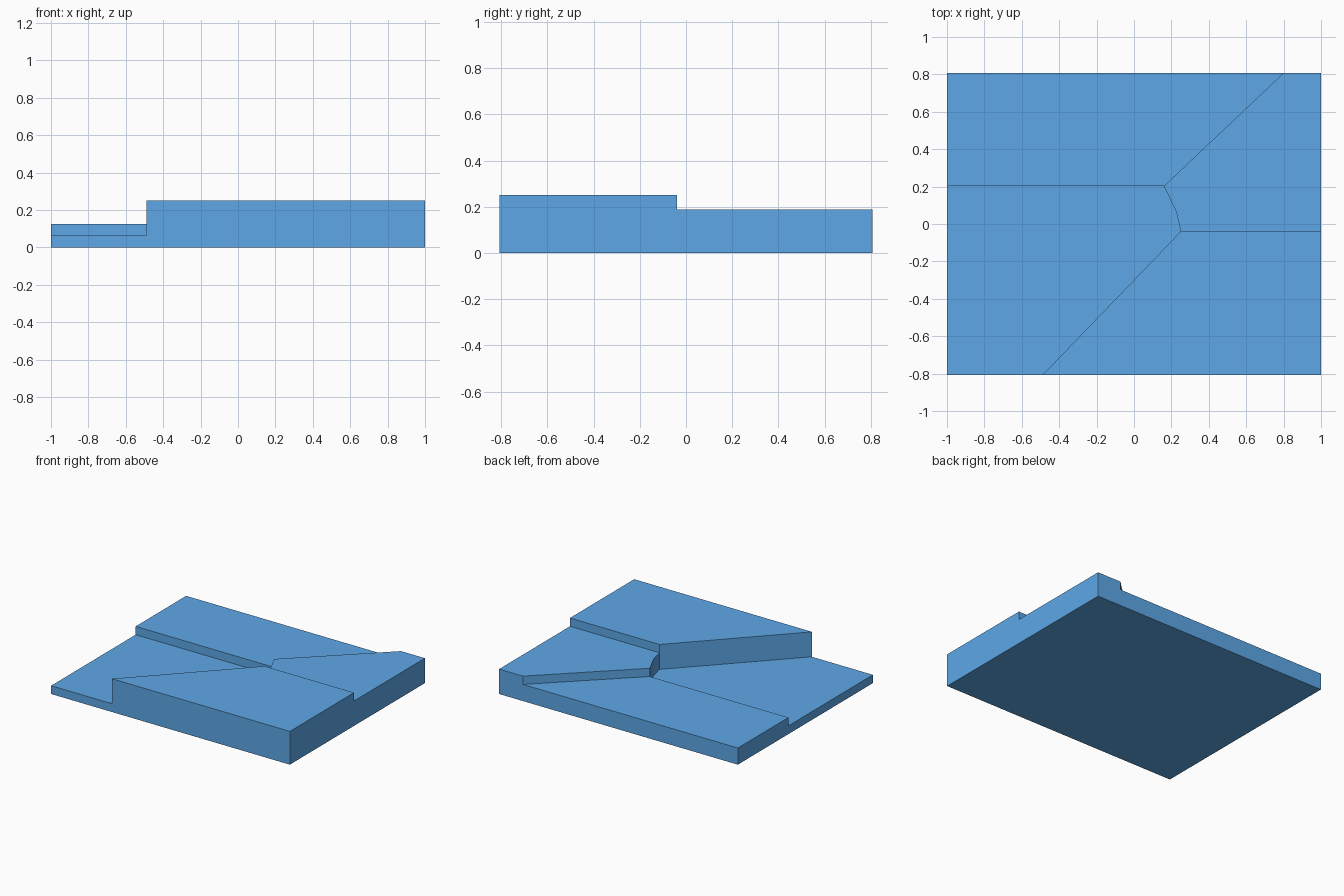
import bpy, bmesh
from math import radians

if "Cube" in bpy.data.objects:
    bpy.data.objects.remove(bpy.data.objects["Cube"])

W, D = 1.0, 0.808            # half width, half depth
STEP = 0.0630                # height of one terrace level

# Shared plan points: corners, seam ends on the rim, and the small central bend
P = {
    "front_left": (-W, -D), "front_seam": (-0.49, -D), "front_right": (W, -D),
    "right_seam": (W, -0.04), "back_right": (W, D), "back_seam": (0.80, D),
    "back_left": (-W, D), "left_seam": (-W, 0.203),
    "bend_a": (0.16, 0.203), "bend_b": (0.226, 0.065), "bend_c": (0.25, -0.04),
}

# Four terraces climbing around the centre: (level, counter-clockwise outline)
TERRACES = [
    (1, ["front_left", "front_seam", "bend_c", "bend_b", "bend_a", "left_seam"]),
    (2, ["left_seam", "bend_a", "back_seam", "back_left"]),
    (3, ["bend_c", "right_seam", "back_right", "back_seam", "bend_a", "bend_b"]),
    (4, ["front_seam", "front_right", "right_seam", "bend_c"]),
]


def edges(loop):
    return list(zip(loop, loop[1:] + loop[:1]))


# Level on the inner side of every directed plan edge
level_of = {e: lvl for lvl, loop in TERRACES for e in edges(loop)}

bm = bmesh.new()
cache = {}


def vert(name, lvl):
    if (name, lvl) not in cache:
        cache[name, lvl] = bm.verts.new((*P[name], lvl * STEP))
    return cache[name, lvl]


for lvl, loop in TERRACES:
    # Tread and underside
    bm.faces.new([vert(n, lvl) for n in loop])
    bm.faces.new([vert(n, 0) for n in reversed(loop)])
    # Risers down to the neighbouring terrace, or to the ground on the rim
    for a, b in edges(loop):
        for k in range(level_of.get((b, a), 0), lvl):
            bm.faces.new([vert(a, k), vert(b, k), vert(b, k + 1), vert(a, k + 1)])

# Merge the flat pieces into clean faces
bmesh.ops.dissolve_limit(bm, angle_limit=radians(1), verts=bm.verts[:], edges=bm.edges[:])

mesh = bpy.data.meshes.new("terraced_slab")
bm.to_mesh(mesh)
bm.free()

# Blue finish
blue = bpy.data.materials.new("blue")
blue.diffuse_color = (0.11, 0.39, 0.80, 1.0)
blue.use_nodes = True
blue.node_tree.nodes["Principled BSDF"].inputs["Base Color"].default_value = blue.diffuse_color
mesh.materials.append(blue)

bpy.context.collection.objects.link(bpy.data.objects.new("terraced_slab", mesh))
